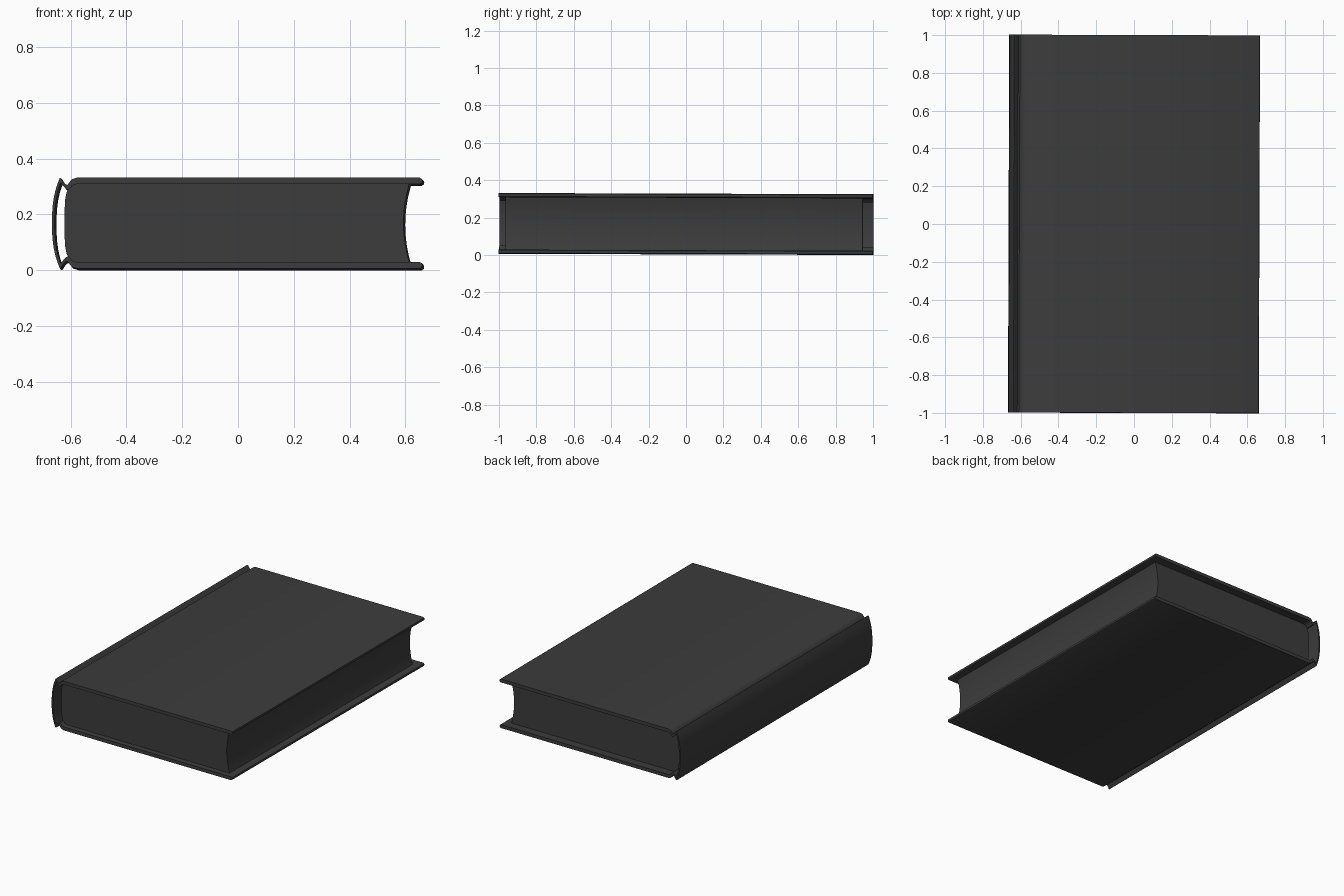
import bpy, bmesh, math
from mathutils import Matrix

if "Cube" in bpy.data.objects:
    bpy.data.objects.remove(bpy.data.objects["Cube"])

MID = 0.1655  # height of the book's middle plane

# slight resting tilt of the whole book
TILT = (Matrix.Translation((0, 0, MID)) @ Matrix.Rotation(-0.0032, 4, 'Z')
        @ Matrix.Rotation(-0.0032, 4, 'X'))

mat = bpy.data.materials.new("dark_grey")
mat.diffuse_color = (0.045, 0.045, 0.045, 1)
mat.use_nodes = True
mat.node_tree.nodes["Principled BSDF"].inputs["Base Color"].default_value = mat.diffuse_color


def mirrored(half):
    """Mirror an upper (x, z) path below z = 0."""
    return half + [(x, -z) for x, z in reversed(half) if z != 0]


def extrude_profile(name, loop, y0, y1):
    """Extrude a closed (x, z) loop along y."""
    bm = bmesh.new()
    face = bm.faces.new([bm.verts.new((x, y0, z)) for x, z in loop])
    res = bmesh.ops.extrude_face_region(bm, geom=[face], use_keep_orig=True)
    top = [g for g in res["geom"] if isinstance(g, bmesh.types.BMVert)]
    bmesh.ops.translate(bm, verts=top, vec=(0, y1 - y0, 0))
    bmesh.ops.recalc_face_normals(bm, faces=bm.faces)
    bmesh.ops.transform(bm, matrix=TILT, verts=bm.verts)
    me = bpy.data.meshes.new(name)
    bm.to_mesh(me)
    bm.free()
    me.materials.append(mat)
    ob = bpy.data.objects.new(name, me)
    bpy.context.collection.objects.link(ob)
    bpy.ops.object.select_all(action='DESELECT')
    ob.select_set(True)
    bpy.context.view_layer.objects.active = ob
    bpy.ops.object.shade_smooth_by_angle(angle=math.radians(35))
    return ob


# hard cover: outer path from spine to fore edge, inner path back again
outer = [(-0.664, 0), (-0.663, 0.03), (-0.661, 0.06), (-0.657, 0.09),
         (-0.651, 0.117), (-0.643, 0.142), (-0.635, 0.1625), (-0.630, 0.159),
         (-0.623, 0.147), (-0.615, 0.138), (-0.607, 0.137), (-0.601, 0.146),
         (-0.592, 0.157), (-0.575, 0.1625), (0.655, 0.1625), (0.662, 0.158),
         (0.664, 0.151), (0.662, 0.144), (0.655, 0.140)]
inner = [(-0.575, 0.140), (-0.590, 0.135), (-0.598, 0.125), (-0.605, 0.119),
         (-0.613, 0.122), (-0.622, 0.132), (-0.632, 0.144), (-0.641, 0.117),
         (-0.647, 0.09), (-0.651, 0.06), (-0.653, 0.03), (-0.654, 0)]
upper = outer + inner
lower = [(x, -z) for x, z in reversed(upper) if z != 0]
extrude_profile("cover", upper + lower, -1.0, 1.0)

# page block: rounded back, hollow fore edge
fore = [(0.596 + 0.021 * (h / 0.141) ** 2, h)
        for h in (0.141 * i / 8 for i in range(8, -1, -1))]
pages = [(-0.619, 0), (-0.618, 0.05), (-0.616, 0.085), (-0.611, 0.110),
         (-0.603, 0.126), (-0.592, 0.137), (-0.577, 0.141)] + fore
extrude_profile("page_block", mirrored(pages), -0.963, 0.945)
